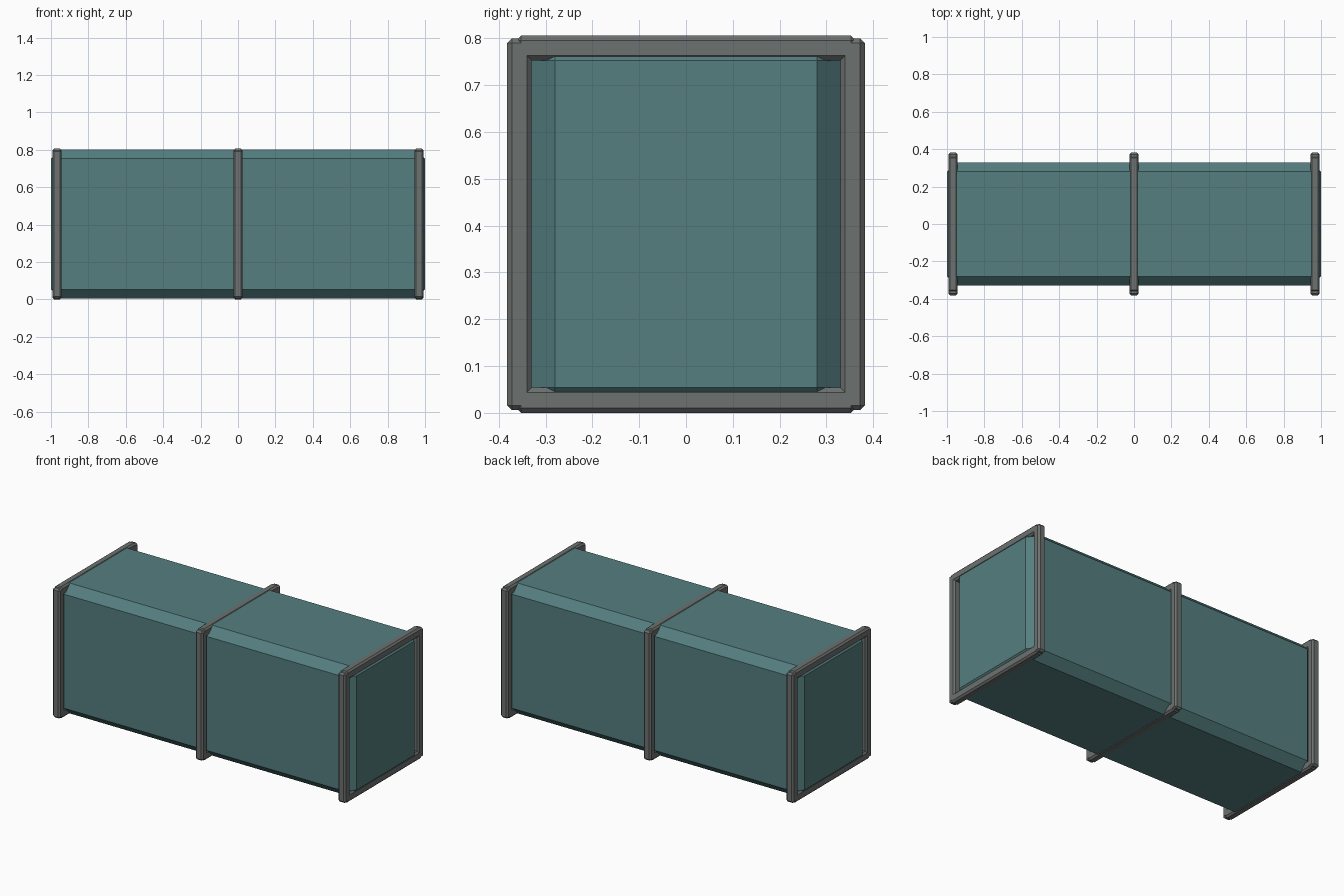
import bpy, bmesh
from mathutils import Vector

if "Cube" in bpy.data.objects:
    bpy.data.objects.remove(bpy.data.objects["Cube"])


def material(name, rgb):
    m = bpy.data.materials.new(name)
    m.diffuse_color = (*rgb, 1)
    m.use_nodes = True
    m.node_tree.nodes["Principled BSDF"].inputs["Base Color"].default_value = m.diffuse_color
    return m


def add_box(bm, lo, hi, bevel):
    """Add a chamfered box spanning lo..hi."""
    part = bmesh.new()
    bmesh.ops.create_cube(part, size=1)
    lo, hi = Vector(lo), Vector(hi)
    bmesh.ops.scale(part, vec=hi - lo, verts=part.verts)
    bmesh.ops.translate(part, vec=(lo + hi) / 2, verts=part.verts)
    bmesh.ops.bevel(part, geom=part.edges[:], offset=bevel, segments=1,
                    profile=0.5, affect='EDGES')
    tmp = bpy.data.meshes.new("tmp")
    part.to_mesh(tmp)
    part.free()
    bm.from_mesh(tmp)
    bpy.data.meshes.remove(tmp)


def finish(name, bm, mat):
    me = bpy.data.meshes.new(name)
    bm.to_mesh(me)
    bm.free()
    me.materials.append(mat)
    ob = bpy.data.objects.new(name, me)
    bpy.context.collection.objects.link(ob)
    return ob


teal = material("teal_paint", (0.09, 0.21, 0.215))
grey = material("grey_metal", (0.15, 0.165, 0.16))

# Main container body with wide chamfers
bm = bmesh.new()
add_box(bm, (-1, -0.33, 0.004), (1, 0.33, 0.803), 0.05)
finish("container_body", bm, teal)

# Three square frames: two posts plus top and bottom rails each
HALF = 0.025
for name, x in (("left_frame", -0.968), ("middle_frame", 0), ("right_frame", 0.968)):
    bm = bmesh.new()
    x0, x1 = x - HALF, x + HALF
    for s in (-1, 1):
        y0, y1 = sorted((s * 0.33, s * 0.382))
        add_box(bm, (x0, y0, 0.006), (x1, y1, 0.80), 0.01)
    for z0, z1 in ((0, 0.054), (0.753, 0.806)):
        add_box(bm, (x0, -0.362, z0), (x1, 0.362, z1), 0.01)
    finish(name, bm, grey)
